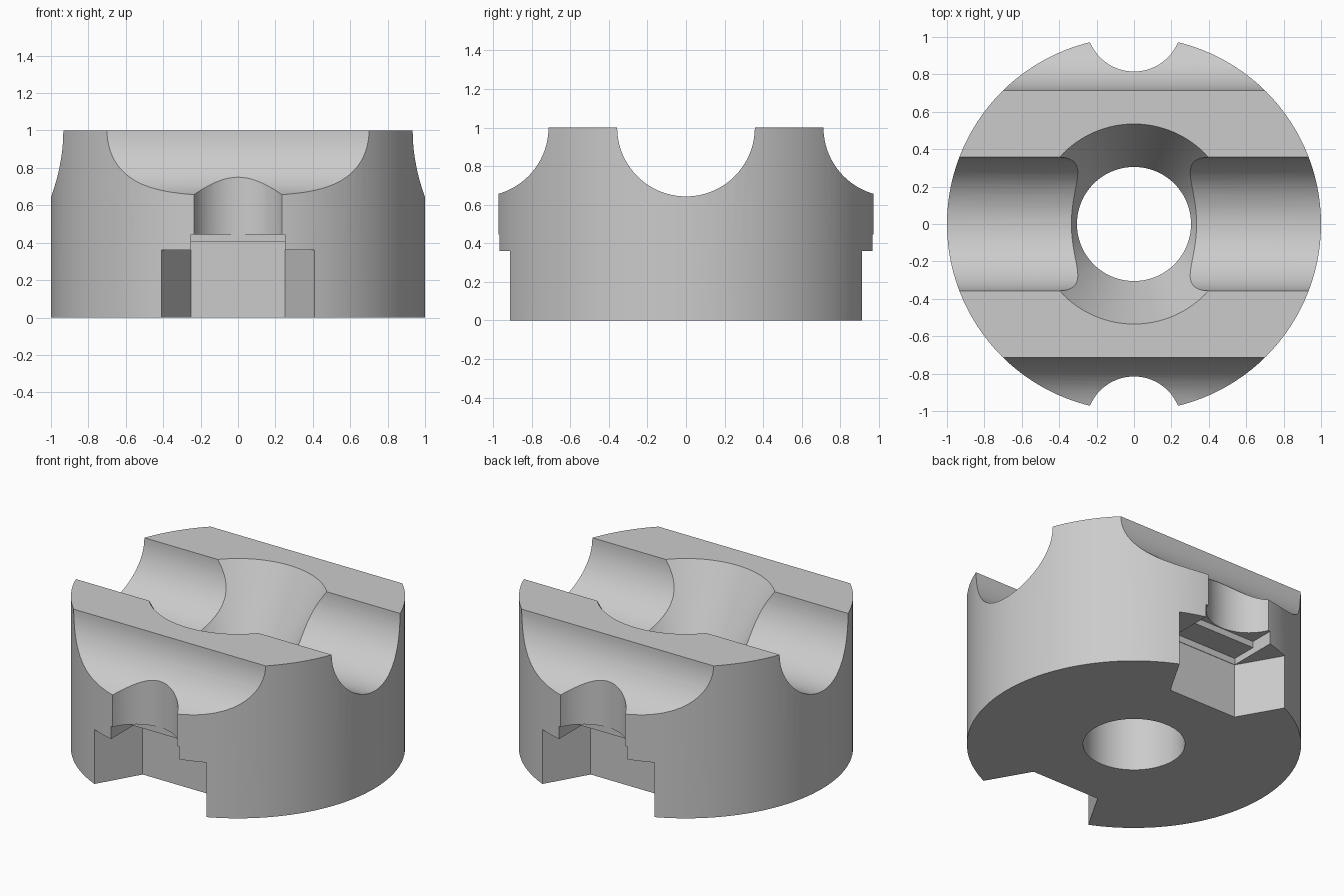
import bpy, bmesh, math
from mathutils import Matrix, Vector

cube = bpy.data.objects.get("Cube")
if cube:
    bpy.data.objects.remove(cube, do_unlink=True)

steel = bpy.data.materials.new("plain grey")
steel.use_nodes = True
colour = (0.6, 0.6, 0.6, 1)
steel.diffuse_color = colour
steel.node_tree.nodes["Principled BSDF"].inputs["Base Color"].default_value = colour


def solid(name, rings, matrix=Matrix()):
    """Close a stack of equal-length point rings into a solid."""
    bm = bmesh.new()
    loops = [[bm.verts.new(matrix @ Vector(p)) for p in ring] for ring in rings]
    n = len(loops[0])
    for low, high in zip(loops, loops[1:]):
        for i in range(n):
            j = (i + 1) % n
            bm.faces.new((low[i], low[j], high[j], high[i]))
    bm.faces.new(loops[0])
    bm.faces.new(loops[-1])
    bmesh.ops.recalc_face_normals(bm, faces=bm.faces)
    mesh = bpy.data.meshes.new(name)
    bm.to_mesh(mesh)
    bm.free()
    mesh.materials.append(steel)
    obj = bpy.data.objects.new(name, mesh)
    bpy.context.collection.objects.link(obj)
    return obj


def turned(name, profile, sides=96, y=0, matrix=Matrix()):
    """Round or polygonal solid from (radius, height) pairs."""
    angles = [math.tau * i / sides for i in range(sides)]
    rings = [[(r * math.cos(a), y + r * math.sin(a), z) for a in angles]
             for r, z in profile]
    return solid(name, rings, matrix)


def box(name, half_x, y0, y1, z0, z1):
    return solid(name, [[(-half_x, y0, z), (half_x, y0, z),
                         (half_x, y1, z), (-half_x, y1, z)] for z in (z0, z1)])


def groove(name, y):
    """Round channel along x, centred on the top face."""
    place = Matrix.Translation((0, y, 1)) @ Matrix.Rotation(math.pi / 2, 4, 'Y')
    return turned(name, [(0.357, -1.3), (0.357, 1.3)], 80, 0, place)


body = turned("clamp_block", [(1, 0), (1, 1)], 120)

# Central channel and flared bore
cutters = [
    groove("centre_groove", 0),
    turned("flared_bore", [(0.305, -0.2), (0.305, 0.59), (0.535, 1), (0.647, 1.2)]),
]

# Side channels, bolt holes, hexagonal nut pockets and their stepped ceilings
BOLT_Y = 1.07
for side, s in (("front", -1), ("back", 1)):
    cutters += [
        groove(side + "_groove", s * BOLT_Y),
        turned(side + "_nut_pocket", [(0.5, -0.2), (0.5, 0.36)], 6, s * BOLT_Y),
        box(side + "_strip_step", 0.25, s * 0.64, s * 1.5, 0.3, 0.403),
        box(side + "_square_step", 0.25, s * 0.81, s * 1.5, 0.38, 0.445),
        turned(side + "_bolt_hole", [(0.255, 0.42), (0.255, 1.2)], 64, s * BOLT_Y),
    ]

bpy.context.view_layer.objects.active = body
body.select_set(True)
for cutter in cutters:
    cutter.hide_render = True
    cut = body.modifiers.new(cutter.name, 'BOOLEAN')
    cut.operation = 'DIFFERENCE'
    cut.solver = 'EXACT'
    cut.object = cutter
    bpy.ops.object.modifier_apply(modifier=cut.name)
for cutter in cutters:
    bpy.data.objects.remove(cutter, do_unlink=True)

bpy.ops.object.shade_smooth_by_angle(angle=math.radians(25))
